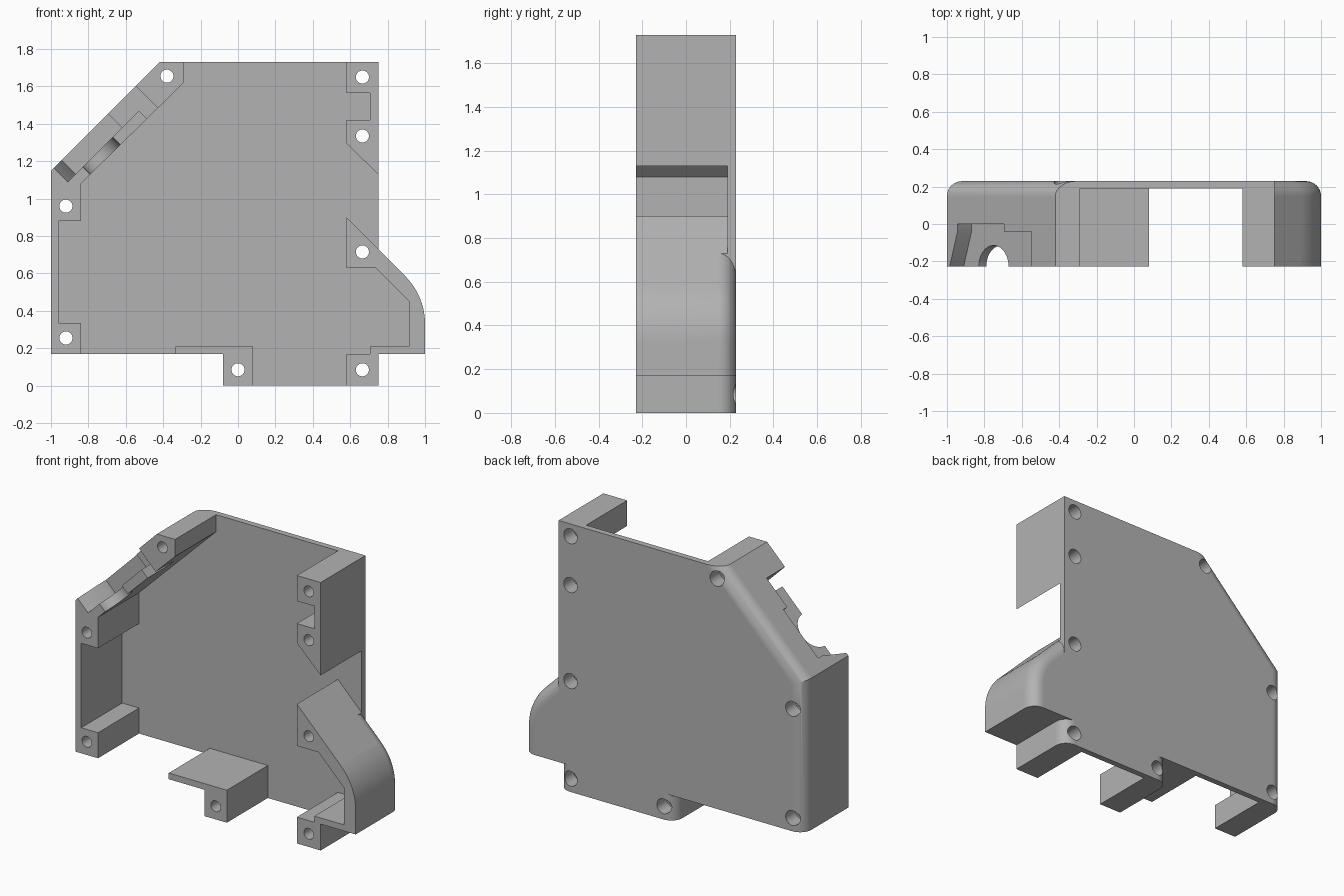
import bpy, bmesh
from math import sin, cos, pi, sqrt
from mathutils import Vector

cube = bpy.data.objects.get("Cube")
if cube:
    bpy.data.objects.remove(cube)

FRONT, BACK, FLOOR = -0.228, 0.229, 0.19
FILLET = 0.08

grey = bpy.data.materials.new("plain_grey")
grey.use_nodes = True
grey.diffuse_color = (0.45, 0.45, 0.45, 1)
grey.node_tree.nodes["Principled BSDF"].inputs["Base Color"].default_value = grey.diffuse_color


def upright(u, v, d):
    """Profile in x and z, depth along y."""
    return Vector((u, d, v))


def slanted(t, y, n):
    """Profile along the sloping wall and y, depth into the wall."""
    return Vector((-1 + (t + n) / sqrt(2), y, 1.15 + (t - n) / sqrt(2)))


def circle(u, v, r, steps=32):
    return [(u + r * cos(2 * pi * i / steps), v + r * sin(2 * pi * i / steps)) for i in range(steps)]


def make_object(name, bm):
    bmesh.ops.recalc_face_normals(bm, faces=bm.faces)
    mesh = bpy.data.meshes.new(name)
    bm.to_mesh(mesh)
    bm.free()
    mesh.materials.append(grey)
    obj = bpy.data.objects.new(name, mesh)
    bpy.context.collection.objects.link(obj)
    return obj


def loft(bm, rings):
    """Skin rings of equal length and cap both ends."""
    rows = [[bm.verts.new(p) for p in ring] for ring in rings]
    for a, b in zip(rows, rows[1:]):
        for i in range(len(a)):
            j = (i + 1) % len(a)
            bm.faces.new((a[i], a[j], b[j], b[i]))
    bm.faces.new(rows[0])
    bm.faces.new(rows[-1])


def cut(target, name, profiles, d0, d1, place=upright):
    bm = bmesh.new()
    for profile in profiles:
        loft(bm, [[place(u, v, d) for u, v in profile] for d in (d0, d1)])
    cutter = make_object(name, bm)
    cutter.hide_render = True
    mod = target.modifiers.new(name, "BOOLEAN")
    mod.operation = "DIFFERENCE"
    mod.solver = "EXACT"
    mod.object = cutter
    bpy.ops.object.modifier_apply(modifier=name)
    bpy.data.objects.remove(cutter)


# Housing outline, with a rounded lobe on the left side
R = 0.362
lobe = [(1 - R + R * cos(pi / 4 * i / 10), 0.33 + R * sin(pi / 4 * i / 10)) for i in range(11)]
outline = [(-1, 0.17), (-0.08, 0.17), (-0.08, 0), (0.75, 0), (0.75, 0.17), (1, 0.17)] + lobe
outline += [(0.75, 0.73), (0.75, 1.73), (-0.42, 1.73), (-1, 1.15)]


def inset(points, dist):
    """Move the rounded edges inward, sliding along the sharp ones."""
    lines = []
    for i, p in enumerate(points):
        a, b = Vector(p), Vector(points[(i + 1) % len(points)])
        run = (b - a).normalized()
        sharp = abs(run.y) < 0.01 or (a.x == b.x == 0.75 and b.y > 1)
        lines.append((a + Vector((-run.y, run.x)) * (0 if sharp else dist), run))
    result = []
    for i, (q, s) in enumerate(lines):
        p, r = lines[i - 1]
        k = (q - p).cross(s) / r.cross(s)
        result.append(p + r * k)
    return result


# Solid housing with the rear edges rounded over
levels = [(FRONT, 0)]
for i in range(11):
    a = pi / 2 * i / 10
    levels.append((BACK - FILLET + FILLET * sin(a), FILLET * (1 - cos(a))))
bm = bmesh.new()
loft(bm, [[upright(p.x, p.y, y) for p in inset(outline, d)] for y, d in levels])
housing = make_object("housing_half", bm)
bpy.context.view_layer.objects.active = housing
housing.select_set(True)

# Cavity, open at the top, the side and the bottom
cavity = [(-0.84, 1.08), (-0.29, 1.62), (-0.29, 1.8), (0.58, 1.8), (0.58, 1.565), (0.705, 1.565),
          (0.705, 1.42), (0.58, 1.42), (0.58, 1.295), (0.755, 1.125), (0.755, 0.725), (0.58, 0.9),
          (0.58, 0.63), (0.735, 0.63), (0.915, 0.45), (0.915, 0.21), (0.705, 0.21), (0.705, 0.17),
          (0.58, 0.17), (0.58, -0.1), (0.08, -0.1), (0.08, 0.21), (-0.335, 0.21), (-0.335, 0.1),
          (-0.84, 0.1), (-0.84, 0.335), (-0.96, 0.335), (-0.96, 0.88), (-0.84, 0.88)]
cut(housing, "cavity", [cavity], -0.4, FLOOR)

# Sloping wall: stepped pocket, gap in the inner rib, cable notch
pocket = [(0, -0.3), (0.02, FRONT), (0.08, -0.04), (0.08, 0), (0.43, 0),
          (0.43, -0.04), (0.64, -0.04), (0.64, -0.3)]
cut(housing, "pocket", [pocket], -0.1, 0.106, slanted)
gap = [(0.56, -0.3), (0.56, -0.04), (0.64, -0.04), (0.64, -0.3)]
cut(housing, "rib_gap", [gap], 0.09, 0.2, slanted)
cut(housing, "cable_notch", [circle(0.247, FRONT, 0.113, 48)], 0.05, 0.25, slanted)

# Screw holes with wider bores at the rear
screws = [(-0.38, 1.655), (0.665, 1.65), (0.665, 1.335), (0.665, 0.715),
          (0.665, 0.085), (0, 0.085), (-0.92, 0.96), (-0.92, 0.255)]
cut(housing, "screw_holes", [circle(x, z, 0.035) for x, z in screws], -0.4, 0.4)
cut(housing, "screw_bores", [circle(x, z, 0.048) for x, z in screws], 0.13, 0.4)

# Smooth the curved strips, keep the broad faces flat
bpy.ops.object.shade_smooth_by_angle(angle=pi / 7)
for face in housing.data.polygons:
    if face.area > 0.03:
        face.use_smooth = False
